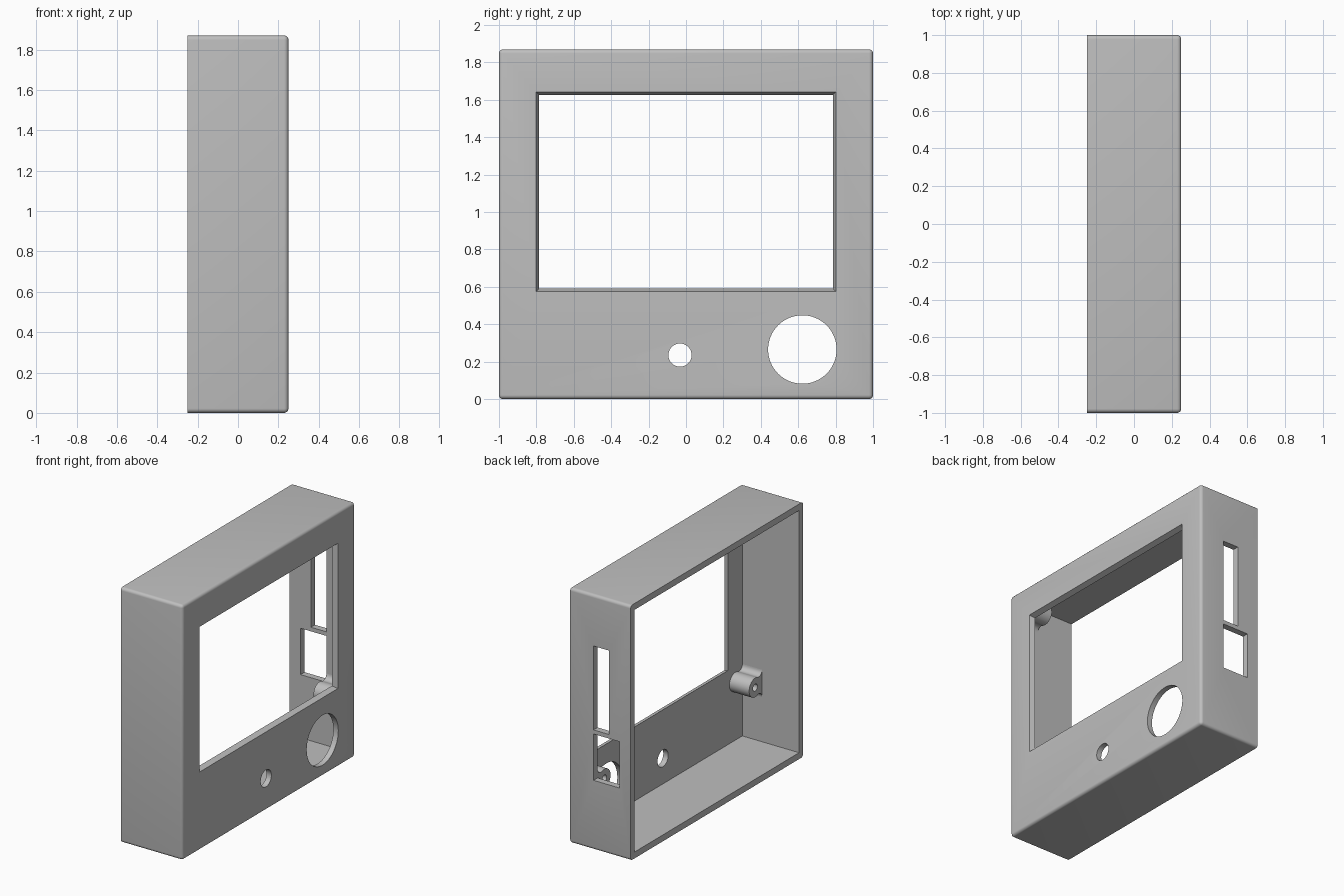
import bpy, bmesh
from math import sin, cos, atan2, pi, radians
from mathutils import Vector, Matrix

cube = bpy.data.objects.get("Cube")
if cube:
    bpy.data.objects.remove(cube, do_unlink=True)

# Overall sizes
DEPTH, WIDTH, HEIGHT = 0.5, 2.0, 1.87
WALL, PANEL = 0.047, 0.04
FRONT, BACK = DEPTH / 2, -DEPTH / 2
INNER_X = FRONT - PANEL

grey = bpy.data.materials.new("plastic_grey")
grey.use_nodes = True
grey.diffuse_color = (0.52, 0.52, 0.52, 1)
grey.node_tree.nodes["Principled BSDF"].inputs["Base Color"].default_value = (0.52, 0.52, 0.52, 1)


def finish(name, bm):
    bmesh.ops.recalc_face_normals(bm, faces=bm.faces)
    mesh = bpy.data.meshes.new(name)
    bm.to_mesh(mesh)
    bm.free()
    mesh.materials.append(grey)
    obj = bpy.data.objects.new(name, mesh)
    bpy.context.collection.objects.link(obj)
    return obj


def box_bm(lo, hi):
    bm = bmesh.new()
    bmesh.ops.create_cube(bm, size=1)
    lo, hi = Vector(lo), Vector(hi)
    for v in bm.verts:
        v.co = Vector(((lo[i] + hi[i]) / 2 + v.co[i] * (hi[i] - lo[i])) for i in range(3))
    return bm


def box(name, lo, hi):
    return finish(name, box_bm(lo, hi))


def rod(name, x0, x1, y, z, radius, sides=64):
    """Cylinder along x."""
    bm = bmesh.new()
    bmesh.ops.create_cone(bm, cap_ends=True, segments=sides, radius1=radius,
                          radius2=radius, depth=x1 - x0)
    turn = Matrix.Translation(((x0 + x1) / 2, y, z)) @ Matrix.Rotation(pi / 2, 4, 'Y')
    bmesh.ops.transform(bm, matrix=turn, verts=bm.verts)
    return finish(name, bm)


def activate(obj):
    bpy.ops.object.select_all(action='DESELECT')
    obj.select_set(True)
    bpy.context.view_layer.objects.active = obj


def cut(obj, cutter):
    cutter.hide_render = True
    mod = obj.modifiers.new("cut", 'BOOLEAN')
    mod.operation, mod.solver, mod.object = 'DIFFERENCE', 'EXACT', cutter
    activate(obj)
    bpy.ops.object.modifier_apply(modifier=mod.name)
    bpy.data.objects.remove(cutter, do_unlink=True)


def smooth(obj):
    activate(obj)
    bpy.ops.object.shade_smooth_by_angle(angle=radians(30))


# Housing: rounded everywhere except the open back rim
bm = box_bm((BACK, -WIDTH / 2, 0), (FRONT, WIDTH / 2, HEIGHT))
edges = [e for e in bm.edges if any(v.co.x > 0 for v in e.verts)]
bmesh.ops.bevel(bm, geom=edges, offset=0.022, segments=5, profile=0.5, affect='EDGES')
housing = finish("housing", bm)

# Hollow interior
cut(housing, box("interior_cutter", (BACK - 0.1, -WIDTH / 2 + WALL, WALL),
                 (INNER_X, WIDTH / 2 - WALL, HEIGHT - WALL)))

# Screen window, tapering towards the inside
bm = box_bm((INNER_X, -0.787, 0.59), (FRONT, 0.787, 1.627))
for v in bm.verts:
    grow = 0.014 if v.co.x > INNER_X + 0.01 else 0
    v.co.y += grow if v.co.y > 0 else -grow
    v.co.z += grow if v.co.z > 1 else -grow
    # continue the taper past both surfaces for a clean cut
    out = 0.25 if grow else -0.25
    v.co.x += PANEL * out
    v.co.y += (1 if v.co.y > 0 else -1) * 0.014 * out
    v.co.z += (1 if v.co.z > 1 else -1) * 0.014 * out
cut(housing, finish("window_cutter", bm))

# Round dial and button holes in the panel
for y, z, r in ((0.622, 0.265, 0.183), (-0.032, 0.235, 0.062)):
    cut(housing, rod("hole_cutter", INNER_X - 0.05, FRONT + 0.05, y, z, r))

# Card slot and connector opening in the side wall
for x0, z0, z1 in ((-0.075, 0.88, 1.495), (-0.16, 0.51, 0.85)):
    cut(housing, box("slot_cutter", (x0, 0.9, z0), (0.05, 1.1, z1)))
smooth(housing)

# Screw bosses: round post with concave fillets flowing into the side wall
R, OFF, H = 0.07, 0.08, 0.1
F = (OFF ** 2 + H ** 2 - R ** 2) / (2 * (OFF + R))
TANGENT = atan2(H, F - OFF)
STEPS = 10


def boss_outline():
    arc = [(OFF + R * cos(a), R * sin(a))
           for a in (TANGENT * i / (2 * STEPS) for i in range(2 * STEPS + 1))]
    start = TANGENT - pi
    fillet = [(F + F * cos(a), H + F * sin(a))
              for a in (start + (-pi - start) * i / STEPS for i in range(1, STEPS + 1))]
    half = arc + fillet + [(-WALL / 2, H)]
    return half + [(u, -w) for u, w in reversed(half[1:])]


for side, side_name in ((1, "left"), (-1, "right")):
    for z, level in ((0.475, "lower"), (1.74, "upper")):
        bm = bmesh.new()
        wall_y = WIDTH / 2 - WALL
        ring = [bm.verts.new((0.05, side * (wall_y - u), z + w)) for u, w in boss_outline()]
        face = bm.faces.new(ring)
        ext = bmesh.ops.extrude_face_region(bm, geom=[face])
        moved = [g for g in ext["geom"] if isinstance(g, bmesh.types.BMVert)]
        bmesh.ops.translate(bm, verts=moved, vec=(INNER_X + 0.01 - 0.05, 0, 0))
        boss = finish(f"{level}_{side_name}_screw_boss", bm)
        cut(boss, rod("screw_cutter", 0, 0.18, side * (wall_y - OFF), z, 0.026, 32))
        smooth(boss)
